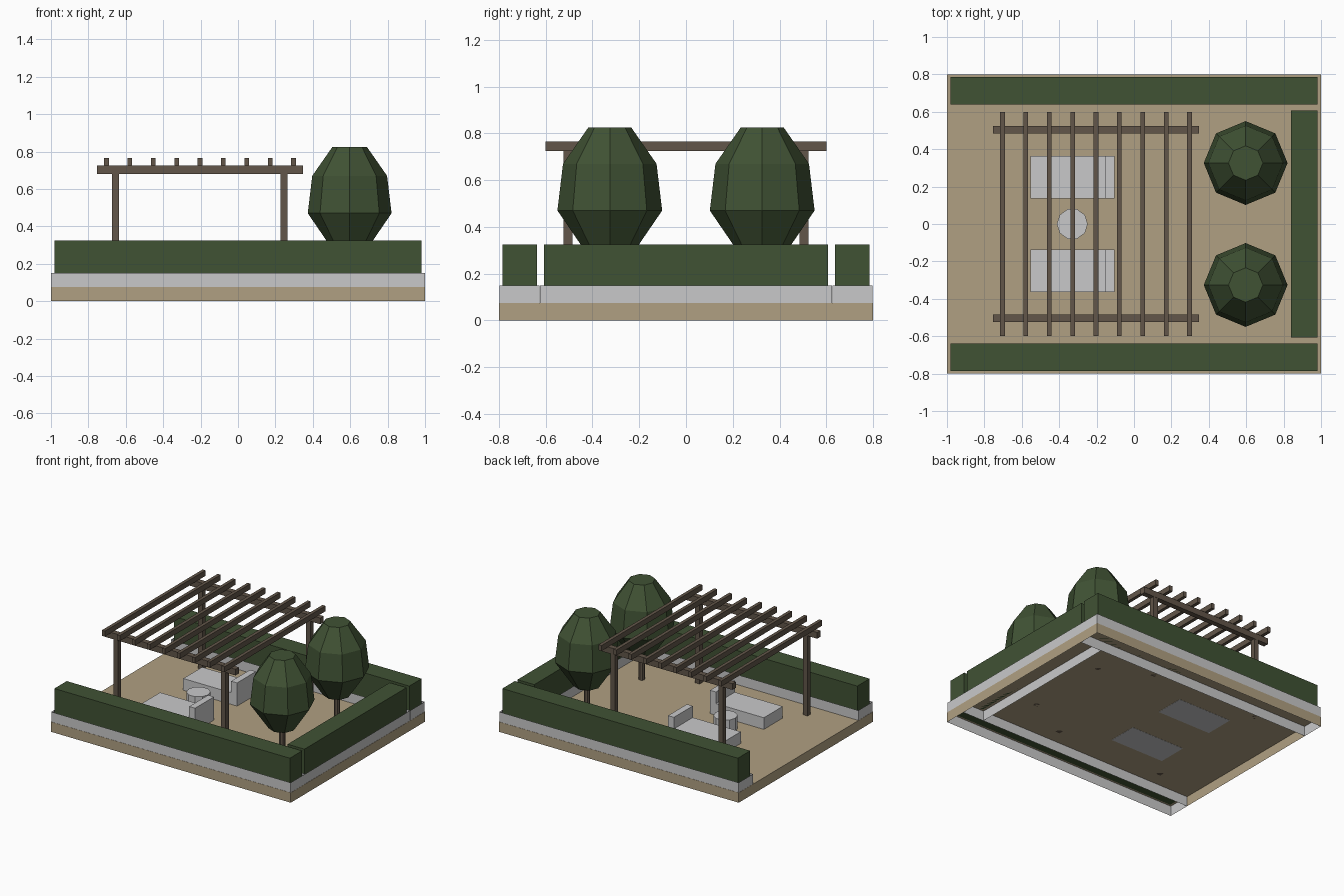
import bpy, bmesh, math

if "Cube" in bpy.data.objects:
    bpy.data.objects.remove(bpy.data.objects["Cube"], do_unlink=True)


def material(name, rgb):
    m = bpy.data.materials.new(name)
    m.use_nodes = True
    m.diffuse_color = (*rgb, 1)
    m.node_tree.nodes["Principled BSDF"].inputs["Base Color"].default_value = (*rgb, 1)
    return m


SAND = material("sand", (.434, .352, .223))
STONE = material("pale_stone", (.584, .584, .591))
LEAF = material("leaf_green", (.051, .084, .034))
WOOD = material("brown_wood", (.122, .093, .067))


def finish(name, bm, mat):
    mesh = bpy.data.meshes.new(name)
    bm.to_mesh(mesh)
    bm.free()
    mesh.materials.append(mat)
    ob = bpy.data.objects.new(name, mesh)
    bpy.context.collection.objects.link(ob)
    return ob


def box(name, xs, ys, zs, mat, open_top=False, open_bottom=False):
    """Box between coordinate pairs, optionally without its top or bottom face."""
    bm = bmesh.new()
    bmesh.ops.create_cube(bm, size=1)
    for v in bm.verts:
        v.co = [r[0] + (c + .5) * (r[1] - r[0]) for c, r in zip(v.co, (xs, ys, zs))]
    bm.normal_update()
    drop = [f for f in bm.faces
            if (open_top and f.normal.z > .5) or (open_bottom and f.normal.z < -.5)]
    bmesh.ops.delete(bm, geom=drop, context='FACES_ONLY')
    return finish(name, bm, mat)


def lathe(name, x, y, profile, sides, mat):
    """Faceted solid of revolution from (radius, height) pairs."""
    bm = bmesh.new()
    rings = [[bm.verts.new((x + r * math.cos(2 * math.pi * i / sides),
                            y + r * math.sin(2 * math.pi * i / sides), z))
              for i in range(sides)] for r, z in profile]
    for a, b in zip(rings, rings[1:]):
        for i in range(sides):
            j = (i + 1) % sides
            bm.faces.new((a[i], a[j], b[j], b[i]))
    bm.faces.new(rings[0][::-1])
    bm.faces.new(rings[-1])
    return finish(name, bm, mat)


def mid(c, w):
    return (c - w / 2, c + w / 2)


# Terrace floor, an open-bottomed tray
FLOOR = .075
box("terrace_floor", (-1, 1), (-.8, .8), (0, FLOOR), SAND, open_bottom=True)

# Side planter and hedge: walls only, the hedge fills the inside
E = .0015
box("right_planter", (.82, 1 - E), (-.625, .625), (0, .15), STONE, True, True)
box("right_hedge", (.84, .98), (-.608, .608), (FLOOR, .325), LEAF)

for s, side in ((-1, "front"), (1, "back")):
    # Long planters and hedges
    box(side + "_planter", (-1 + E, 1 - E), sorted((s * .627, s * (.8 - E))),
        (0, .15), STONE, True, True)
    box(side + "_hedge", (-.982, .982), sorted((s * .638, s * .785)),
        (FLOOR, .325), LEAF)

    # Trees
    lathe(side + "_tree_trunk", .597, s * .326, [(.022, FLOOR), (.022, .3)], 8, WOOD)
    lathe(side + "_tree_crown", .597, s * .326,
          [(.094, .28), (.224, .47), (.2, .67), (.092, .825)], 8, LEAF)

    # Pergola posts and beam
    for x, end in ((-.655, "left"), (.245, "right")):
        box(f"{side}_{end}_post", mid(x, .037), mid(s * .505, .037), (FLOOR, .685), WOOD)
    box(side + "_beam", (-.755, .347), mid(s * .505, .04), (.68, .726), WOOD)

    # Lounge chairs
    ys = mid(s * .25, .225)
    box(side + "_chair_seat", (-.553, -.153), ys, (FLOOR - .001, .163), STONE)
    box(side + "_chair_back", (-.153, -.104), ys, (FLOOR - .001, .25), STONE)

# Pergola rafters
for i in range(9):
    box(f"rafter_{i + 1}", mid(-.703 + .125 * i, .025), (-.6, .6), (.724, .765), WOOD)

# Round table
lathe("round_table", -.33, 0, [(.083, FLOOR + .001), (.083, .175)], 10, STONE)
